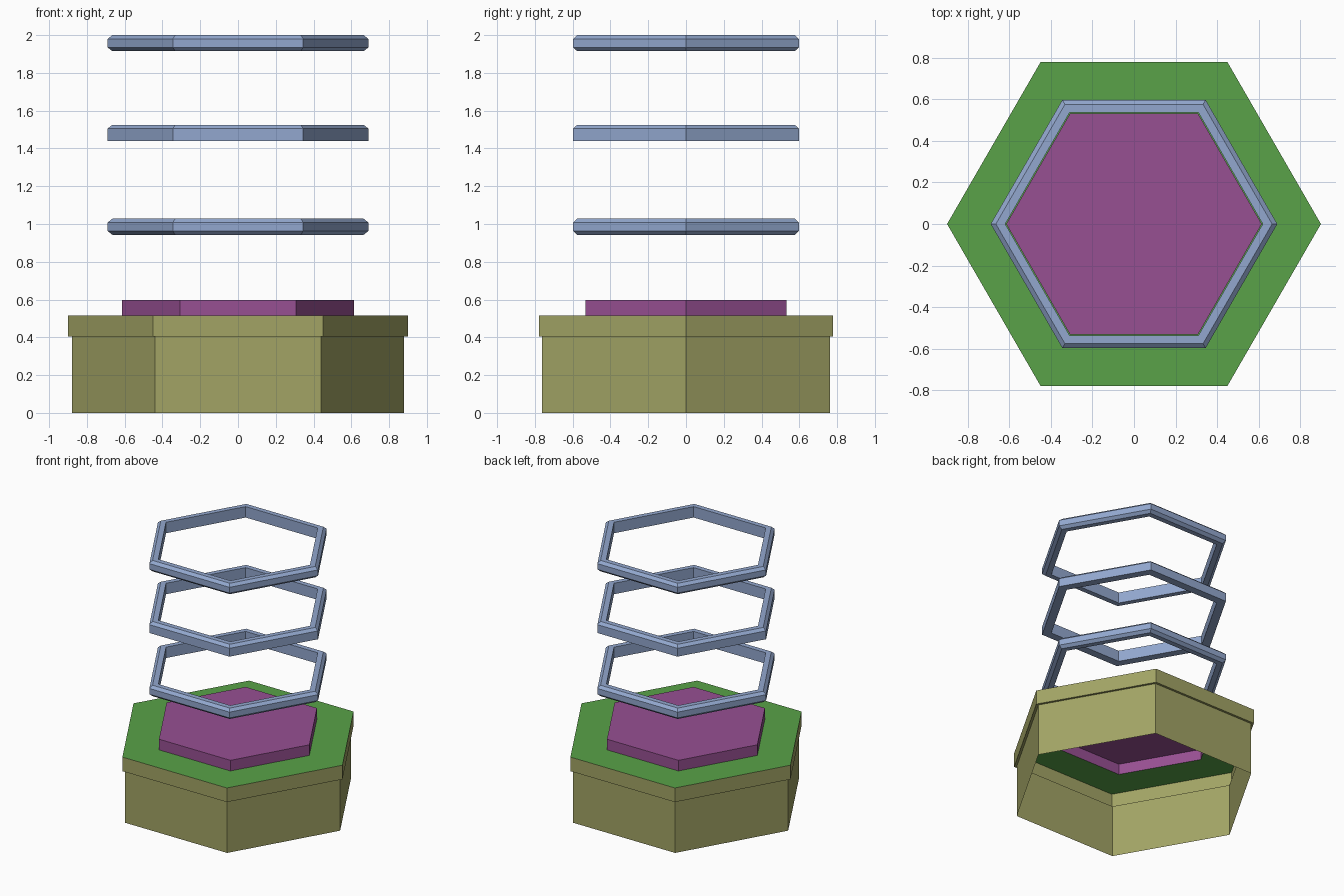
import bpy, bmesh
from math import cos, sin, pi

if "Cube" in bpy.data.objects:
    bpy.data.objects.remove(bpy.data.objects["Cube"])


def material(name, rgb):
    m = bpy.data.materials.new(name)
    m.diffuse_color = (*rgb, 1)
    m.use_nodes = True
    m.node_tree.nodes["Principled BSDF"].inputs["Base Color"].default_value = m.diffuse_color
    return m


OLIVE = material("olive", (0.36, 0.37, 0.13))
GREEN = material("green", (0.10, 0.36, 0.065))
PURPLE = material("purple", (0.31, 0.08, 0.29))
BLUE = material("pale_blue", (0.29, 0.39, 0.62))


def hex_sweep(name, profile, mat, closed=False, cap=False):
    """Turn an (r, z) profile, listed outside-upwards, into a six-sided part."""
    bm = bmesh.new()
    loops = [[bm.verts.new((r * cos(k * pi / 3), r * sin(k * pi / 3), z))
              for k in range(6)] for r, z in profile]
    pairs = list(zip(loops, loops[1:]))
    if closed:
        pairs.append((loops[-1], loops[0]))
    for a, b in pairs:
        for k in range(6):
            n = (k + 1) % 6
            bm.faces.new((a[k], a[n], b[n], b[k]))
    if cap:
        bm.faces.new(loops[-1])
    me = bpy.data.meshes.new(name)
    bm.to_mesh(me)
    bm.free()
    me.materials.append(mat)
    ob = bpy.data.objects.new(name, me)
    bpy.context.collection.objects.link(ob)
    return ob


# Hollow base: open underneath, with a slightly wider rim
hex_sweep("base_wall", [(0.88, 0), (0.88, 0.405), (0.90, 0.405), (0.90, 0.515)], OLIVE)
hex_sweep("base_top", [(0.90, 0.515), (0.615, 0.515)], GREEN)

# Raised centre pad, also hollow below
hex_sweep("centre_pad", [(0.615, 0.515), (0.615, 0.598)], PURPLE, cap=True)

# Floating rings: the middle one has a square lower edge
H, C = 0.085, 0.02
R_IN, R_OUT, R_BEV = 0.62, 0.69, 0.665
for name, top, bevel_bottom in (("lower_ring", 1.028, True),
                                ("middle_ring", 1.525, False),
                                ("upper_ring", 2.0, True)):
    low = top - H
    bottom = [(R_BEV, low), (R_OUT, low + C)] if bevel_bottom else [(R_OUT, low)]
    hex_sweep(name, [(R_IN, low), *bottom, (R_OUT, top - C), (R_BEV, top), (R_IN, top)],
              BLUE, closed=True)
